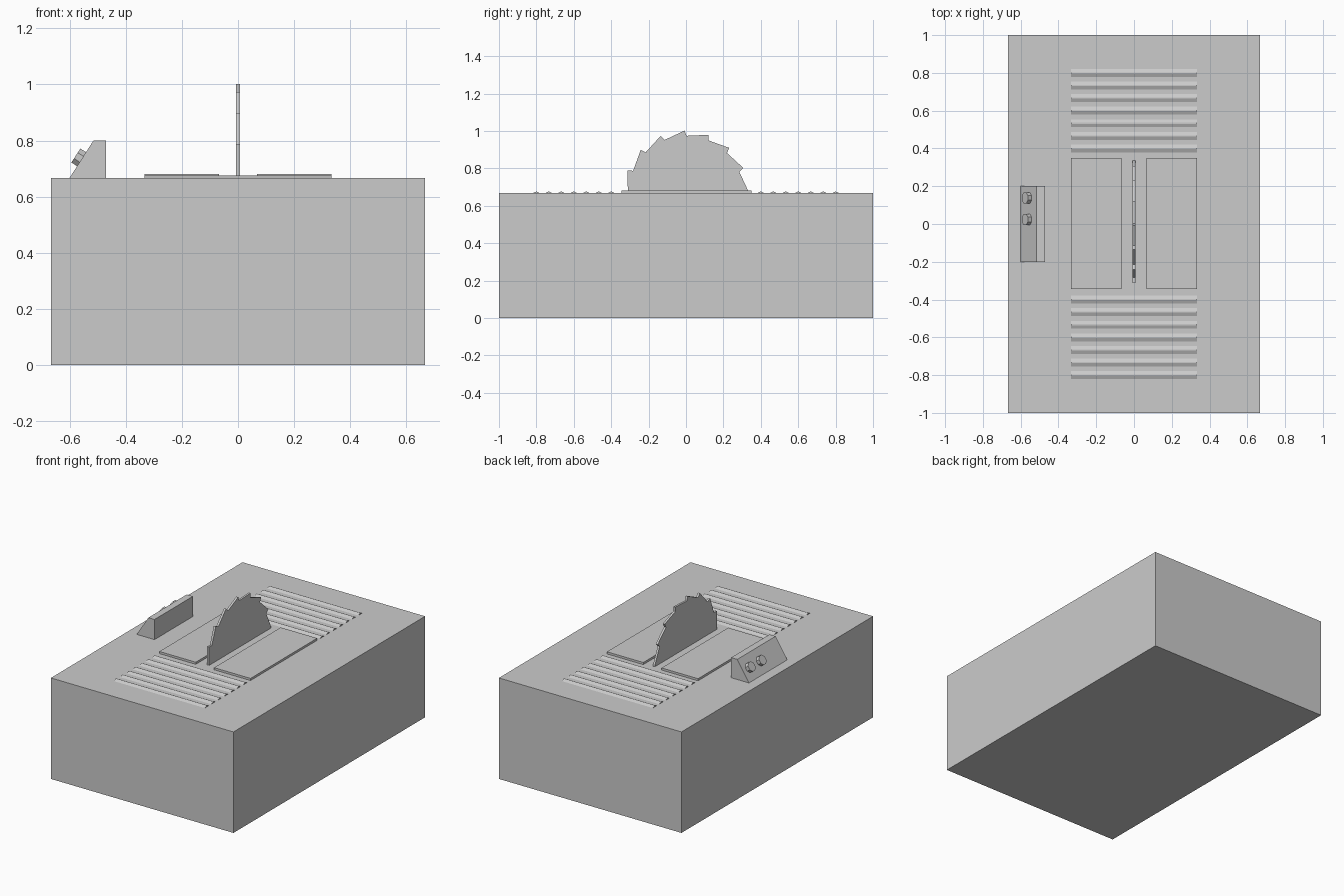
import bpy, bmesh
from math import cos, sin, pi, radians
from mathutils import Vector

if "Cube" in bpy.data.objects:
    bpy.data.objects.remove(bpy.data.objects["Cube"])

TOP = 0.667


def make(name, bm):
    bmesh.ops.recalc_face_normals(bm, faces=bm.faces)
    me = bpy.data.meshes.new(name)
    bm.to_mesh(me)
    bm.free()
    ob = bpy.data.objects.new(name, me)
    bpy.context.collection.objects.link(ob)
    return ob


def box(name, lo, hi):
    bm = bmesh.new()
    bmesh.ops.create_cube(bm, size=1)
    for v in bm.verts:
        v.co = [(a + b) / 2 + c * (b - a) for a, b, c in zip(lo, hi, v.co)]
    return make(name, bm)


def extrude(name, pts, d):
    """Prism from a closed loop of 3D points, pushed along vector d."""
    bm = bmesh.new()
    f = bm.faces.new([bm.verts.new(p) for p in pts])
    r = bmesh.ops.extrude_face_region(bm, geom=[f], use_keep_orig=True)
    verts = [g for g in r["geom"] if isinstance(g, bmesh.types.BMVert)]
    bmesh.ops.translate(bm, verts=verts, vec=d)
    return make(name, bm)


# Table body
box("table_body", (-0.667, -1, 0), (0.667, 1, TOP))

# Plates on both sides of the blade
for name, x0 in (("plate_left", -0.333), ("plate_right", 0.067)):
    box(name, (x0, -0.345, TOP - 0.005), (x0 + 0.266, 0.35, 0.681))

# Vent ridges in front of and behind the blade
for side, s in (("front", -1), ("back", 1)):
    for i in range(7):
        y = s * (0.4 + i / 15)
        prof = [(y - 0.021, TOP), (y - 0.003, TOP + 0.008),
                (y + 0.003, TOP + 0.008), (y + 0.021, TOP)]
        extrude(f"{side}_vent_ridge_{i + 1}",
                [(-0.333, a, b) for a, b in prof], (0.666, 0, 0))

# Saw blade: 16 raked teeth, upper half above the table
blade = [(-0.311, TOP - 0.005)]
for k in range(8):
    a = radians(158.8 - 22.5 * k)
    for r, t in ((0.335, a), (0.307, a - radians(1.8))):
        if k < 7 or r > 0.33:
            blade.append((r * cos(t), TOP + r * sin(t)))
blade.append((0.335, TOP - 0.005))
extrude("saw_blade", [(-0.007, y, z) for y, z in blade], (0.014, 0, 0))

# Control box with sloped face
prof = [(-0.60, TOP), (-0.515, 0.80), (-0.47, 0.80), (-0.47, TOP)]
extrude("control_box", [(x, -0.2, z) for x, z in prof], (0, 0.4, 0))

# Round buttons on the slope
up = Vector((0.085, 0, 0.133)).normalized()
out = Vector((-up.z, 0, up.x))
for i, y in enumerate((0.138, 0.024)):
    c = Vector((-0.5575, y, 0.7335))
    ring = [c + 0.032 * (up * sin(t) + Vector((0, 1, 0)) * cos(t))
            for t in (pi / 8 + k * pi / 4 for k in range(8))]
    extrude(f"button_{i + 1}", ring, out * 0.024)
